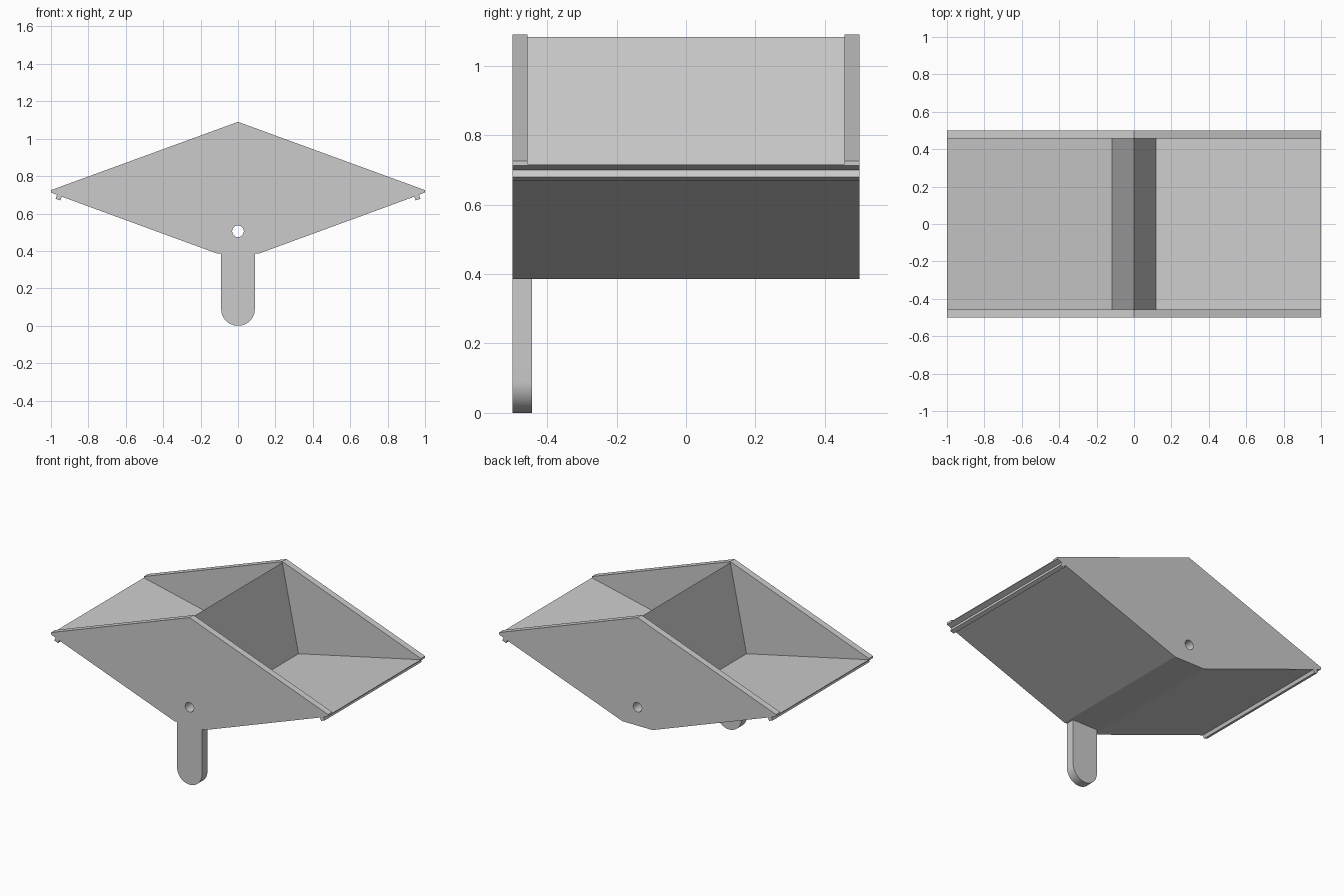
import bpy, bmesh, math

cube = bpy.data.objects.get("Cube")
if cube:
    bpy.data.objects.remove(cube, do_unlink=True)

grey = bpy.data.materials.new("plain grey")
grey.use_nodes = True
GREY = (0.6, 0.6, 0.6, 1)
grey.diffuse_color = GREY
grey.node_tree.nodes["Principled BSDF"].inputs["Base Color"].default_value = GREY


def prism(name, profile, y0, y1):
    """Extrude an x-z profile along y."""
    bm = bmesh.new()
    face = bm.faces.new([bm.verts.new((x, y0, z)) for x, z in profile])
    grown = bmesh.ops.extrude_face_region(bm, geom=[face])["geom"]
    bmesh.ops.translate(bm, vec=(0, y1 - y0, 0),
                        verts=[v for v in grown if isinstance(v, bmesh.types.BMVert)])
    bmesh.ops.recalc_face_normals(bm, faces=bm.faces)
    mesh = bpy.data.meshes.new(name)
    bm.to_mesh(mesh)
    bm.free()
    mesh.materials.append(grey)
    obj = bpy.data.objects.new(name, mesh)
    bpy.context.collection.objects.link(obj)
    return obj


def mirrored(half):
    """Close a profile by mirroring its right half across x = 0."""
    return half + [(-x, z) for x, z in reversed(half) if x > 0]


def arc(radius, z, start, end, steps):
    return [(radius * math.cos(a), z + radius * math.sin(a))
            for a in (start + (end - start) * i / steps for i in range(steps + 1))]


def activate(obj):
    bpy.ops.object.select_all(action='DESELECT')
    obj.select_set(True)
    bpy.context.view_layer.objects.active = obj


def cut(target, cutter):
    cutter.hide_render = True
    mod = target.modifiers.new("cut", 'BOOLEAN')
    mod.operation, mod.solver, mod.object = 'DIFFERENCE', 'EXACT', cutter
    activate(target)
    bpy.ops.object.modifier_apply(modifier=mod.name)
    bpy.data.objects.remove(cutter, do_unlink=True)


def smooth(obj):
    activate(obj)
    bpy.ops.object.shade_smooth_by_angle(angle=math.radians(15))


# Trough: diamond block with a drip rib under each lip
trough = prism("tipping_trough", mirrored([
    (0, 1.09), (1, 0.725), (1, 0.712), (0.968, 0.70), (0.975, 0.679),
    (0.95, 0.67), (0.942, 0.69), (0.109, 0.385)]), -0.5, 0.5)

# Two buckets either side of the central dividing ridge
cut(trough, prism("bucket_cutter", mirrored([
    (0, 1.083), (0.117, 0.52), (1, 0.717), (1.2, 0.76), (1.2, 1.3)]), -0.457, 0.457))

# Pivot hole running the full length
cut(trough, prism("pivot_cutter", arc(0.031, 0.505, 0, math.tau, 40)[:-1], -0.7, 0.7))
smooth(trough)

# Round-ended tab under the front wall
tab = prism("front_tab", [(-0.09, 0.385)] + arc(0.09, 0.09, -math.pi, 0, 24)
            + [(0.09, 0.385)], -0.5, -0.443)
smooth(tab)
